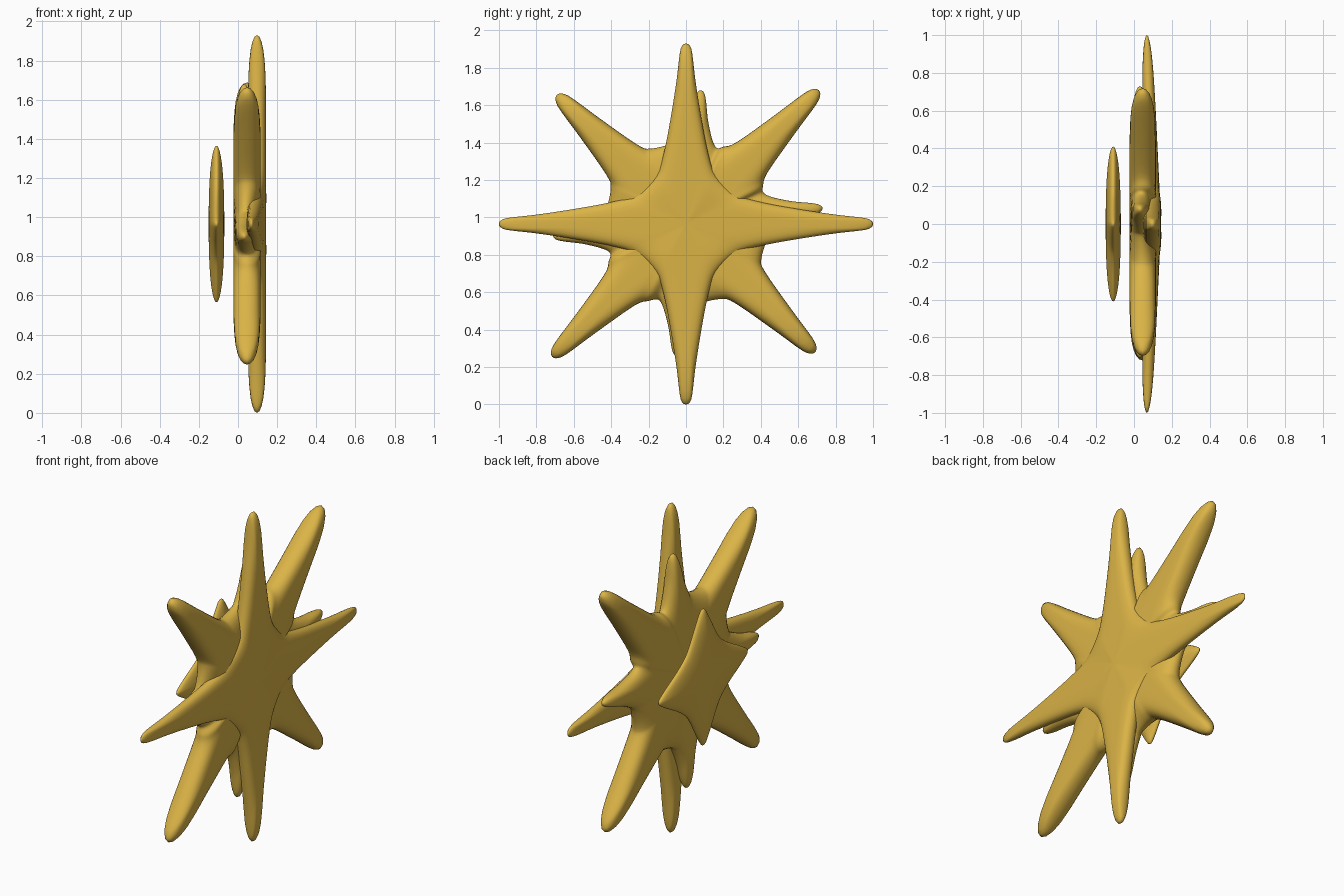
import bpy, bmesh, math
from mathutils import Vector

cube = bpy.data.objects.get("Cube")
if cube:
    bpy.data.objects.remove(cube)

gold = bpy.data.materials.new("warm gold")
gold.use_nodes = True
GOLD = (0.71, 0.455, 0.062, 1)
gold.diffuse_color = GOLD
gold.node_tree.nodes["Principled BSDF"].inputs["Base Color"].default_value = GOLD

CENTRE_Z = 0.965
SAMPLES = 4
STEPS = 24


def catmull(a, b, c, d, t):
    return 0.5 * (2 * b + (c - a) * t + (2 * a - 5 * b + 4 * c - d) * t * t
                  + (3 * b - a - 3 * c + d) * t ** 3)


def star(name, centre_x, half_thick, power, arms):
    """Pillow star in the YZ plane.
    Each arm: (tip y, tip z, half-width profile, tip thickness factor, tip x shift)."""
    knots = []
    for y, z, profile, thin, shift in sorted(arms, key=lambda a: math.atan2(a[1], a[0])):
        axis = Vector((y, z))
        length = axis.length
        axis.normalize()
        side = Vector((-axis.y, axis.x))
        reach = profile[0][0]
        base = [(d, -w) for d, w in reversed(profile)]
        for d, w in base + [(d, w) for d, w in profile[1:]]:
            p = axis * (d * length / reach) + side * w
            k = d / reach
            # outline y, z, thickness factor, x shift
            knots.append(Vector((p.x, p.y, 1 + (thin - 1) * k, shift * k)))
    n = len(knots)
    outline = [catmull(knots[i - 1], knots[i], knots[(i + 1) % n], knots[(i + 2) % n], s / SAMPLES)
               for i in range(n) for s in range(SAMPLES)]

    # Shrinking rings from the back pole over the rim to the front pole
    bm = bmesh.new()
    back = bm.verts.new((centre_x - half_thick, 0, CENTRE_Z))
    rings = []
    for step in range(1, STEPS):
        angle = math.pi * step / STEPS
        t = math.sin(angle)
        h = half_thick * math.sqrt(max(0, 1 - t ** power))
        h = math.copysign(h, -math.cos(angle))
        rings.append([bm.verts.new((centre_x + o[3] * t + h * (1 + (o[2] - 1) * t),
                                    o[0] * t, CENTRE_Z + o[1] * t)) for o in outline])
    front = bm.verts.new((centre_x + half_thick, 0, CENTRE_Z))
    count = len(outline)
    for i in range(count):
        j = (i + 1) % count
        bm.faces.new((back, rings[0][j], rings[0][i]))
        bm.faces.new((front, rings[-1][i], rings[-1][j]))
        for a, b in zip(rings, rings[1:]):
            bm.faces.new((a[i], a[j], b[j], b[i]))
    bmesh.ops.recalc_face_normals(bm, faces=bm.faces)
    for f in bm.faces:
        f.smooth = True
    mesh = bpy.data.meshes.new(name)
    bm.to_mesh(mesh)
    bm.free()
    mesh.materials.append(gold)
    bpy.context.collection.objects.link(bpy.data.objects.new(name, mesh))


# Half-width profiles from tip to base
long_arm = [(1, 0), (0.985, 0.022), (0.94, 0.034), (0.8, 0.05), (0.6, 0.08),
            (0.4, 0.117), (0.27, 0.16)]
broad_arm = [(1, 0), (0.985, 0.025), (0.93, 0.045), (0.75, 0.072), (0.5, 0.115), (0.43, 0.15)]
slim_arm = [(0.7, 0), (0.685, 0.02), (0.64, 0.035), (0.55, 0.055), (0.45, 0.09), (0.41, 0.12)]
short_arm = [(0.41, 0), (0.395, 0.02), (0.33, 0.06), (0.25, 0.105), (0.19, 0.145)]

# Large four-pointed star
star("large_star", 0.097, 0.047, 8,
     [(s, 0, long_arm, 0.6, -0.029) for s in (1, -1)]
     + [(0, s * CENTRE_Z, long_arm, 1, 0) for s in (1, -1)])

# Middle star with broad diagonal arms and slim, slightly skewed upright arms
diagonals = [(0.71, 0.715), (-0.69, 0.69), (-0.715, -0.71), (0.69, -0.685)]
uprights = [(0.73, 0.085), (0.08, 0.715), (-0.71, -0.065), (-0.05, -0.705)]
star("middle_star", 0.046, 0.07, 8,
     [(y, z, broad_arm, 1, 0) for y, z in diagonals]
     + [(y, z, slim_arm, 0.6, -0.015) for y, z in uprights])

# Small cushion star
star("small_star", -0.11, 0.04, 2.5,
     [(s * 0.41, 0, short_arm, 1, 0) for s in (1, -1)]
     + [(0, s * 0.4, short_arm, 1, 0) for s in (1, -1)])
